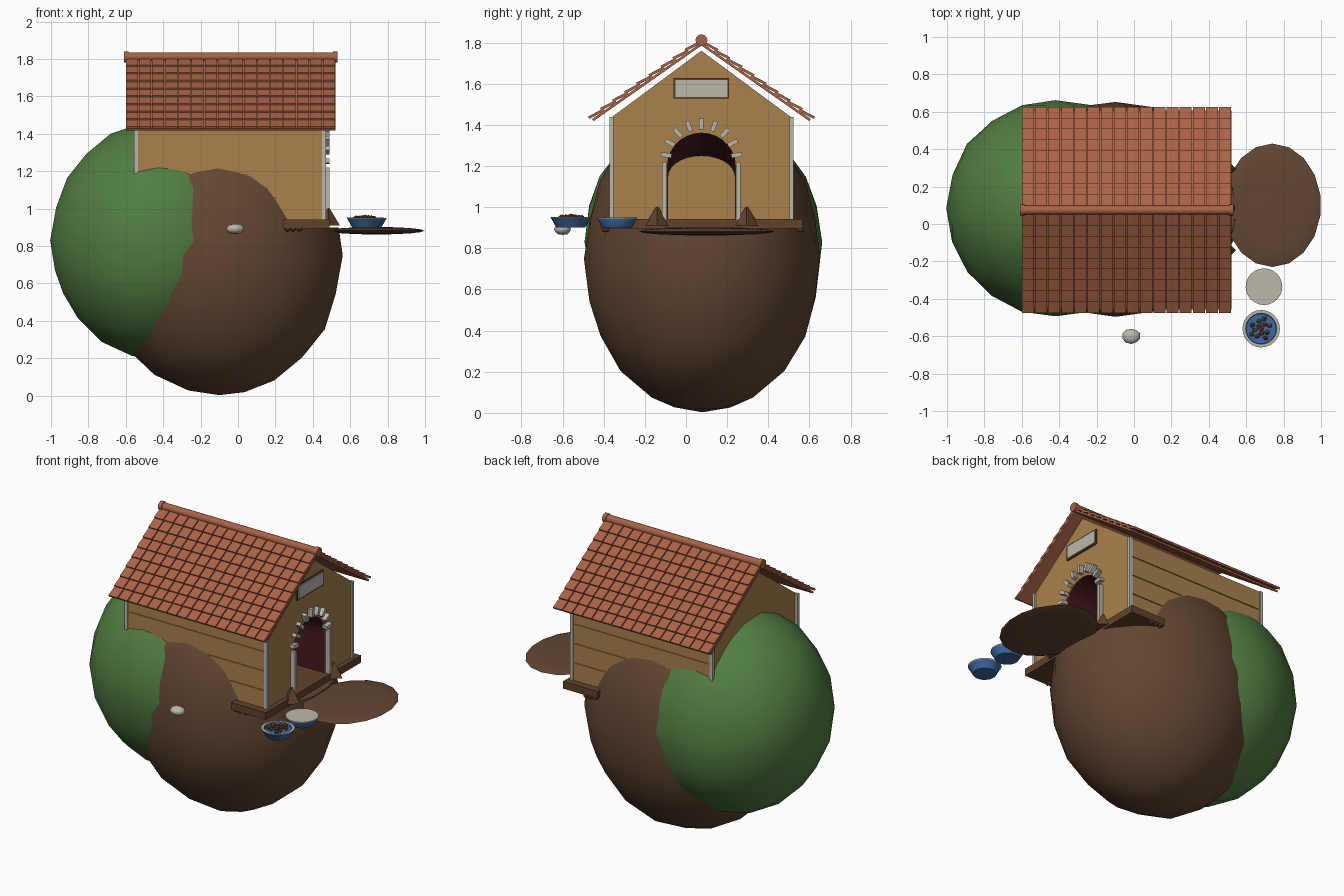
import bpy, bmesh, math, random
from mathutils import Matrix, Vector

if "Cube" in bpy.data.objects:
    bpy.data.objects.remove(bpy.data.objects["Cube"])
random.seed(4)
T, R = Matrix.Translation, Matrix.Rotation
CY = 0.075  # house centre line in y


def mat(name, c):
    m = bpy.data.materials.new(name)
    m.diffuse_color = (*c, 1)
    m.use_nodes = True
    m.node_tree.nodes["Principled BSDF"].inputs["Base Color"].default_value = m.diffuse_color
    return m


GRASS = mat("grass green", (0.085, 0.21, 0.055))
SOIL = mat("soil brown", (0.125, 0.062, 0.032))
WOOD = mat("dark wood", (0.12, 0.055, 0.025))
TILE = mat("terracotta", (0.40, 0.125, 0.062))
WALL = mat("tan wall", (0.40, 0.22, 0.075))
TRIM = mat("light grey", (0.50, 0.48, 0.41))
DARK = mat("dark maroon", (0.06, 0.010, 0.012))
BLUE = mat("bowl blue", (0.045, 0.14, 0.36))
FOOD = mat("food brown", (0.16, 0.065, 0.015))


def obj(name, bm, *mats, smooth=None):
    bmesh.ops.recalc_face_normals(bm, faces=bm.faces)
    me = bpy.data.meshes.new(name)
    bm.to_mesh(me)
    bm.free()
    for m in mats:
        me.materials.append(m)
    o = bpy.data.objects.new(name, me)
    bpy.context.collection.objects.link(o)
    if smooth:
        bpy.ops.object.select_all(action='DESELECT')
        o.select_set(True)
        bpy.context.view_layer.objects.active = o
        bpy.ops.object.shade_smooth_by_angle(angle=math.radians(smooth))
    return o


def cube(bm, size, m):
    bmesh.ops.create_cube(bm, size=1, matrix=m @ Matrix.Diagonal((*size, 1)))


def span(bm, a, b):
    a, b = Vector(a), Vector(b)
    cube(bm, b - a, T((a + b) / 2))


def blob(bm, c, r, sub, jit=0.0):
    m = T(c) @ Matrix.Diagonal((*r, 1))
    vs = bmesh.ops.create_icosphere(bm, subdivisions=sub, radius=1)["verts"]
    for v in vs:
        v.co = m @ (v.co * (1 + random.uniform(-jit, jit)))


# mound: a soil ball and a grass ball, hollowed where the house stands
bm = bmesh.new()
span(bm, (-0.53, -0.36, 0.9), (0.8, 0.51, 2))
cutter = obj("house_cutter", bm)
cutter.hide_render = True
for name, c, r, m in (("soil_mound", (-0.1, 0.08, 0.75), (0.66, 0.575, 0.75), SOIL),
                      ("grass_mound", (-0.42, 0.085, 0.83), (0.58, 0.58, 0.635), GRASS)):
    bm = bmesh.new()
    blob(bm, c, r, 3, 0.008)
    for v in bm.verts:
        v.co.z = max(v.co.z, 0)
    o = obj(name, bm, m)
    b = o.modifiers.new("cut", 'BOOLEAN')
    b.operation, b.object = 'DIFFERENCE', cutter
    bpy.ops.object.select_all(action='DESELECT')
    o.select_set(True)
    bpy.context.view_layer.objects.active = o
    bpy.ops.object.modifier_apply(modifier="cut")
    bpy.ops.object.shade_smooth_by_angle(angle=math.radians(50))
bpy.data.objects.remove(cutter)


# doorway outline, left foot to right foot
def arch(h, spring, top, n=14):
    pts = [(CY - h, 0.94)]
    for i in range(n + 1):
        a = math.pi * (1 - i / n)
        pts.append((CY + h * math.cos(a), spring + (top - spring) * math.sin(a)))
    return pts + [(CY + h, 0.94)]


def plate(bm, pts, x0, x1):
    f = bm.faces.new([bm.verts.new((x0, y, z)) for y, z in pts])
    g = bmesh.ops.extrude_face_region(bm, geom=[f])["geom"]
    bmesh.ops.translate(bm, vec=(x1 - x0, 0, 0),
                        verts=[v for v in g if isinstance(v, bmesh.types.BMVert)])


# gable walls
gable = [(CY + 0.44, 0.93), (CY + 0.44, 1.434), (CY, 1.76), (CY - 0.44, 1.434), (CY - 0.44, 0.93)]
bm = bmesh.new()
plate(bm, gable[:] + [(y, z if z > 0.941 else 0.93) for y, z in arch(0.165, 1.2, 1.36)], 0.44, 0.46)
obj("front_gable", bm, WALL)
bm = bmesh.new()
plate(bm, gable, -0.54, -0.52)
obj("back_gable", bm, WALL)

# plank side walls
bm = bmesh.new()
for s in (-1, 1):
    y = CY + s * 0.43
    cube(bm, (0.98, 0.012, 0.5), T((-0.04, y, 1.184)))
    for i in range(4):
        cube(bm, (0.99, 0.02, 0.121), T((-0.04, y + s * 0.002, 0.995 + i * 0.126)))
obj("side_planks", bm, WALL)

# dark entrance tunnel closed by a tan back panel
bm = bmesh.new()
back = arch(0.162, 1.15, 1.25)
ra = [bm.verts.new((0.455, y, z)) for y, z in arch(0.165, 1.2, 1.36)]
rb = [bm.verts.new((-0.15, y, z)) for y, z in back]
for i in range(len(ra)):
    j = (i + 1) % len(ra)
    bm.faces.new((ra[i], ra[j], rb[j], rb[i]))
obj("entrance_tunnel", bm, DARK)
bm = bmesh.new()
plate(bm, back, -0.16, -0.15)
obj("tunnel_back", bm, WALL)

# corner posts
bm = bmesh.new()
for x in (-0.545, 0.46):
    for s in (-1, 1):
        cube(bm, (0.022, 0.02, 0.5), T((x, CY + s * 0.437, 1.187)))
obj("corner_posts", bm, TRIM)

# door frame and arch stones
bm = bmesh.new()
for s in (-1, 1):
    cube(bm, (0.04, 0.022, 0.28), T((0.47, CY + s * 0.18, 1.08)))
for i in range(9):
    a = math.radians(-83 + i * 166 / 8)
    cube(bm, (0.04, 0.022, 0.052), T((0.47, CY, 1.232)) @ R(-a, 4, 'X') @ T((0, 0, 0.172)))
obj("door_frame", bm, TRIM)

# blank sign with frame
bm = bmesh.new()
span(bm, (0.455, CY - 0.135, 1.528), (0.468, CY + 0.135, 1.627))
obj("sign_frame", bm, WOOD)
bm = bmesh.new()
span(bm, (0.46, CY - 0.127, 1.536), (0.474, CY + 0.127, 1.619))
obj("sign_plate", bm, TRIM)

# roof: underlay, overlapping tiles and ridge
XC, LEN, ROWS, COLS = -0.04, 0.645, 9, 16
slab, tiles = bmesh.new(), bmesh.new()
step, w = LEN / ROWS, 1.125 / COLS
for turn in (0, math.pi):
    m = T((XC, CY, 1.785)) @ R(turn, 4, 'Z') @ R(-math.atan(0.70), 4, 'X')
    cube(slab, (1.12, LEN - 0.01, 0.012), m @ T((0, LEN / 2, 0.006)))
    for r in range(ROWS):
        for c in range(COLS):
            p = ((c + 0.5) * w - 0.5625, (r + 0.5) * step, 0.022)
            cube(tiles, (w - 0.006, step + 0.012, 0.013), m @ T(p) @ R(0.13, 4, 'X'))
obj("roof_underlay", slab, TILE)
obj("roof_tiles", tiles, TILE)
bm = bmesh.new()
for x, l, r in ((XC, 1.12, 0.024), (-0.597, 0.025, 0.029), (0.52, 0.025, 0.029)):
    bmesh.ops.create_cone(bm, cap_ends=True, segments=12, radius1=r, radius2=r, depth=l,
                          matrix=T((x, CY, 1.811)) @ R(math.pi / 2, 4, 'Y'))
obj("roof_ridge", bm, TILE, smooth=40)

# porch base with door wedges and pebbles
bm = bmesh.new()
span(bm, (0.24, CY - 0.49, 0.895), (0.49, CY + 0.49, 0.942))
obj("porch_base", bm, WOOD)
bm = bmesh.new()
for y in (-0.14, 0.295):
    bmesh.ops.create_cone(bm, cap_ends=True, segments=4, radius1=0.06, radius2=0.006, depth=0.09,
                          matrix=T((0.485, y, 0.955)))
obj("door_wedges", bm, WOOD)
bm = bmesh.new()
for y in (-0.39, 0.555):
    for x in (0.265, 0.295, 0.33):
        blob(bm, (x, y, 0.89), (0.018, 0.022, 0.014), 1)
obj("pebbles", bm, WOOD)

# earth patch in front of the door
bm = bmesh.new()
bmesh.ops.create_uvsphere(bm, u_segments=18, v_segments=8, radius=1,
                          matrix=T((0.74, 0.1, 0.882)) @ Matrix.Diagonal((0.26, 0.33, 0.02, 1)))
obj("earth_patch", bm, SOIL, smooth=60)


# bowls: profile of (radius, height, material of the band ending here)
def bowl(name, x, y, prof, n=24):
    bm = bmesh.new()
    prev = None
    for r, z, k in prof:
        ring = [bm.verts.new((x + r * math.cos(i * math.tau / n), y + r * math.sin(i * math.tau / n), z))
                for i in range(n)]
        if prev:
            for i in range(n):
                j = (i + 1) % n
                bm.faces.new((prev[i], prev[j], ring[j], ring[i])).material_index = k
        else:
            bm.faces.new(ring).material_index = k
        prev = ring
    bm.faces.new(prev).material_index = prof[-1][2]
    obj(name, bm, BLUE, TRIM, smooth=35)


bowl("food_bowl", 0.68, -0.56, [(0.07, 0.9, 0), (0.096, 0.947, 0), (0.1, 0.952, 1), (0.083, 0.952, 1),
                                (0.08, 0.938, 0)])
bowl("water_bowl", 0.695, -0.335, [(0.07, 0.898, 0), (0.098, 0.945, 0), (0.098, 0.95, 1)])
bm = bmesh.new()
for i in range(13):
    a, r = i * 2.4, 0.017 * math.sqrt(i)
    blob(bm, (0.68 + r * math.cos(a), -0.56 + r * math.sin(a), 0.956 - 0.1 * r), (0.015, 0.013, 0.012), 1, 0.1)
obj("food_pieces", bm, FOOD)

# pale stone
bm = bmesh.new()
blob(bm, (-0.015, -0.6, 0.892), (0.05, 0.042, 0.028), 2, 0.05)
obj("stone", bm, TRIM, smooth=60)
